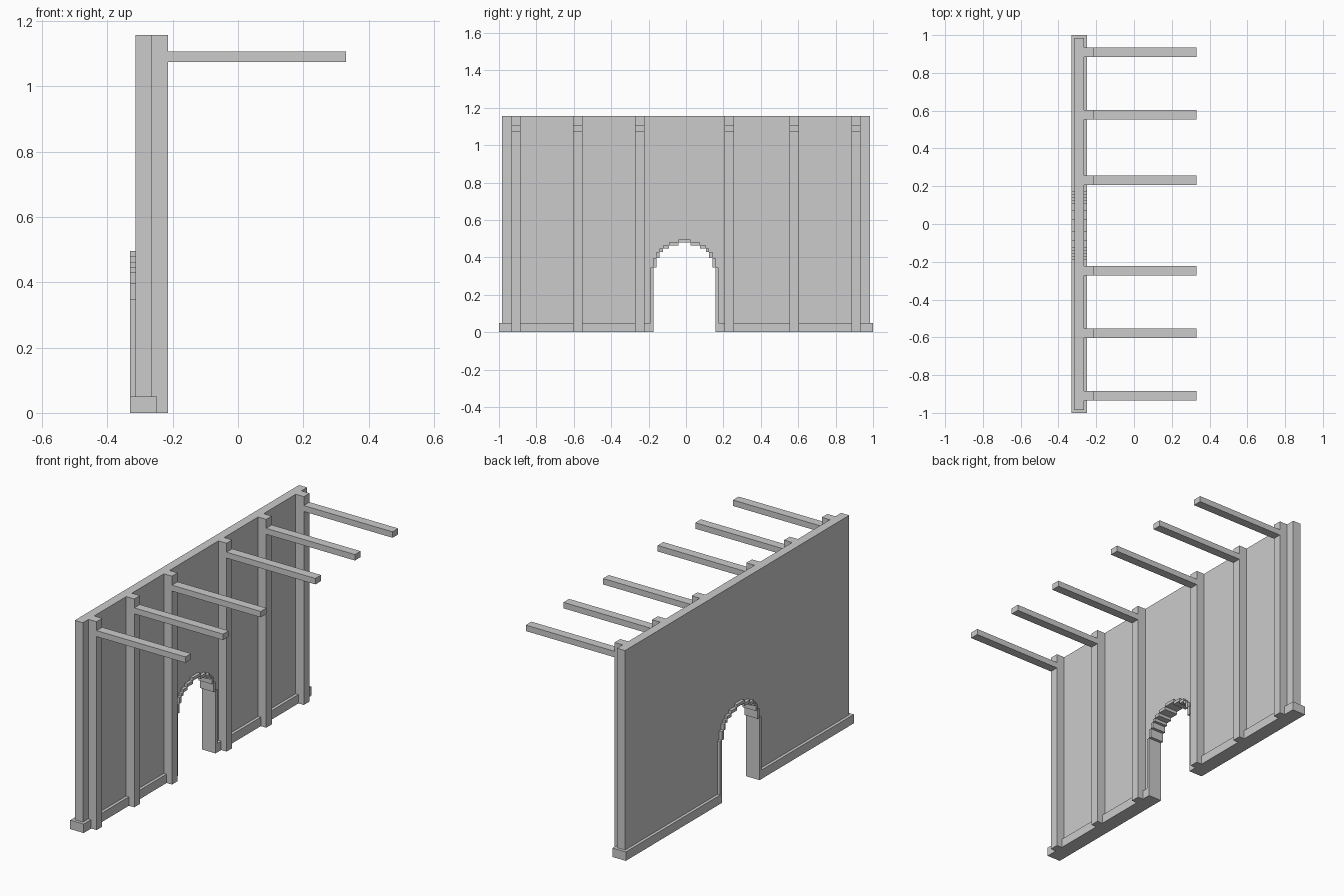
import bpy, bmesh

if "Cube" in bpy.data.objects:
    bpy.data.objects.remove(bpy.data.objects["Cube"])

U = 2 / 121          # one block unit; all sizes below are in units
CY = -0.5            # doorway centre along y


def finish(name, bm):
    bmesh.ops.recalc_face_normals(bm, faces=bm.faces)
    mesh = bpy.data.meshes.new(name)
    bm.to_mesh(mesh)
    bm.free()
    obj = bpy.data.objects.new(name, mesh)
    bpy.context.collection.objects.link(obj)
    return obj


def add_box(bm, x, y, z):
    verts = bmesh.ops.create_cube(bm, size=1)["verts"]
    for v in verts:
        for i, (lo, hi) in enumerate((x, y, z)):
            v.co[i] = U * (lo if v.co[i] < 0 else hi)


def box(name, x, y, z):
    bm = bmesh.new()
    add_box(bm, x, y, z)
    return finish(name, bm)


# Stepped arch: (inner half width, outer half width, bottom, top)
steps = [(10, 11, 0, 21), (9, 10, 21, 24), (8, 9, 24, 26), (7, 8, 26, 27),
         (5, 7, 27, 28), (2, 5, 28, 29), (0, 2, 29, 30)]

# Wall panel: outline following the outside of the arch, extruded in x
half = []
for inner, outer, z0, z1 in steps:
    half += [(outer, max(z0, 3)), (outer, z1)]
left = [(CY - y, z) for y, z in half]
right = [(CY + y, z) for y, z in reversed(half)]
outline = [(-59.5, 3)] + left + right + [(59.5, 3), (59.5, 70), (-59.5, 70)]
bm = bmesh.new()
face = bm.faces.new([bm.verts.new((-19 * U, y * U, z * U)) for y, z in outline])
new = bmesh.ops.extrude_face_region(bm, geom=[face])["geom"]
bmesh.ops.translate(bm, vec=(3 * U, 0, 0),
                    verts=[g for g in new if isinstance(g, bmesh.types.BMVert)])
finish("wall_panel", bm)

# Arch trim: stepped blocks on both sides of the doorway
bm = bmesh.new()
for inner, outer, z0, z1 in steps:
    if inner == 0:
        add_box(bm, (-20, -15), (CY - outer, CY + outer), (z0, z1))
    else:
        for y in ((CY - outer, CY - inner), (CY + inner, CY + outer)):
            add_box(bm, (-20, -15), y, (z0, z1))
finish("arch_trim", bm)

# Base boards either side of the doorway
box("base_board_left", (-20, -15), (-60.5, CY - 11), (0, 3))
box("base_board_right", (-20, -15), (CY + 11, 60.5), (0, 3))

# Posts and roof beams
for i, y in enumerate((-55, -35, -15, 14, 35, 55), 1):
    box(f"post_{i}", (-16, -13), (y - 1.5, y + 1.5), (0, 70))
    box(f"roof_beam_{i}", (-13, 20), (y - 1.5, y + 1.5), (65, 67))
